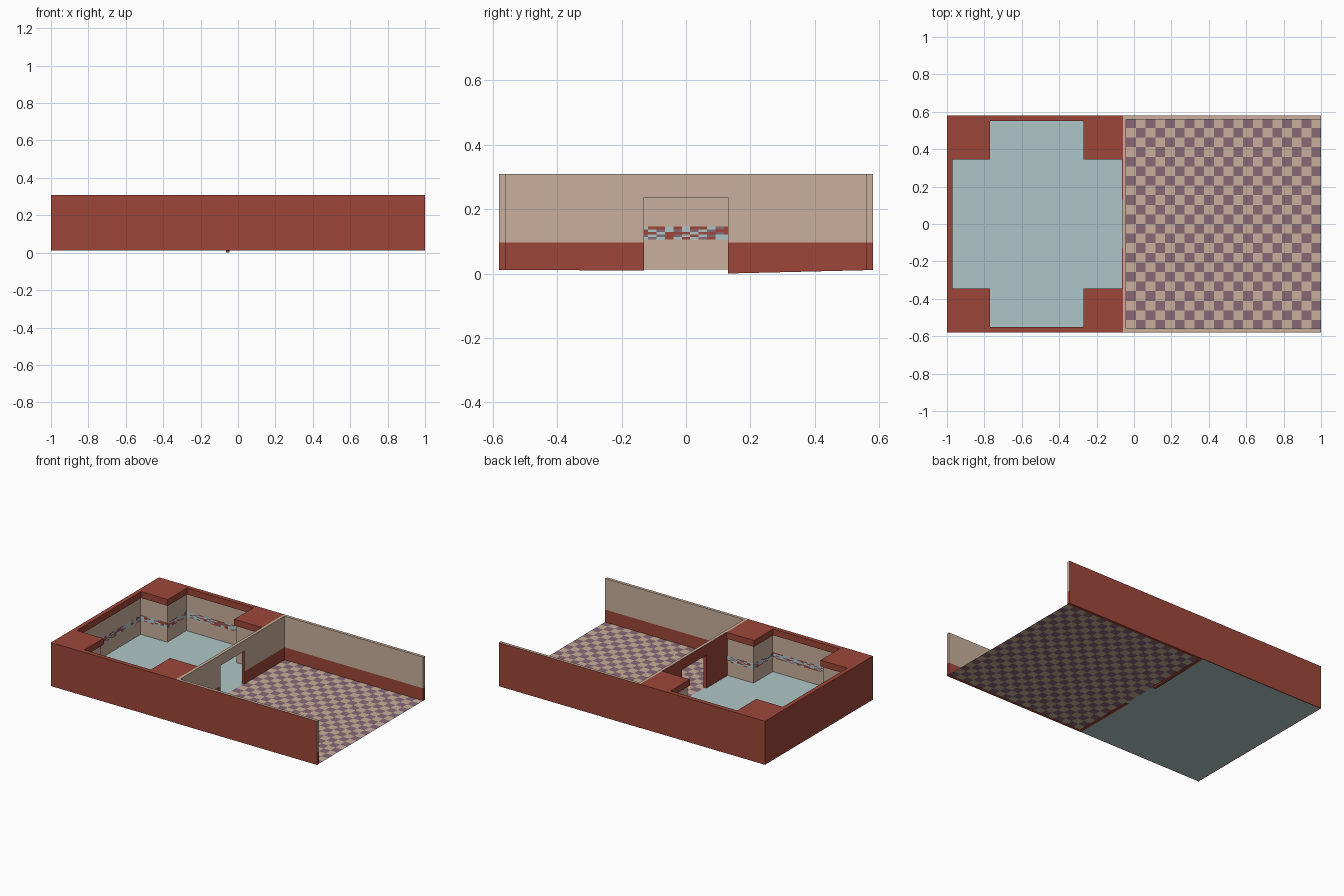
import bpy, bmesh, math, random
from mathutils import Vector

if "Cube" in bpy.data.objects:
    bpy.data.objects.remove(bpy.data.objects["Cube"])

random.seed(4)


def material(name, rgb):
    m = bpy.data.materials.new(name)
    m.diffuse_color = (*rgb, 1)
    m.use_nodes = True
    m.node_tree.nodes["Principled BSDF"].inputs["Base Color"].default_value = m.diffuse_color
    return m


MATS = [material("brick_red", (0.337, 0.061, 0.041)),
        material("warm_tan", (0.584, 0.429, 0.332)),
        material("pale_blue", (0.429, 0.565, 0.571)),
        material("dusty_purple", (0.246, 0.138, 0.181))]
RED, TAN, BLUE, PURPLE = range(4)

BASE, TOP, DADO = 0.012, 0.308, 0.096
CORNICE = 0.265


def finish(name, bm, rule=None):
    """Colour faces by rule(normal, centre) and make the object."""
    if rule:
        bmesh.ops.recalc_face_normals(bm, faces=bm.faces)
        for f in bm.faces:
            f.material_index = rule(f.normal, f.calc_center_median())
    me = bpy.data.meshes.new(name)
    bm.to_mesh(me)
    bm.free()
    for m in MATS:
        me.materials.append(m)
    ob = bpy.data.objects.new(name, me)
    bpy.context.collection.objects.link(ob)


def prism(points, direction, split=None):
    """Extrude a closed outline, optionally cut at a height."""
    bm = bmesh.new()
    face = bm.faces.new([bm.verts.new(p) for p in points])
    ext = bmesh.ops.extrude_face_region(bm, geom=[face], use_keep_orig=True)
    verts = [g for g in ext["geom"] if isinstance(g, bmesh.types.BMVert)]
    bmesh.ops.translate(bm, verts=verts, vec=direction)
    if split:
        geom = bm.verts[:] + bm.edges[:] + bm.faces[:]
        bmesh.ops.bisect_plane(bm, geom=geom, plane_co=(0, 0, split), plane_no=(0, 0, 1))
    return bm


def quad(bm, corners, mat):
    bm.faces.new([bm.verts.new(c) for c in corners]).material_index = mat


def room_path(g):
    """Inner outline of the cross-shaped room, pushed inward by g."""
    half = [(-0.06, -0.355 + g), (-0.26 - g, -0.355 + g), (-0.26 - g, -0.56 + g),
            (-0.78 + g, -0.56 + g), (-0.78 + g, -0.355 + g), (-0.98 + g, -0.355 + g)]
    return half + [(x, -y) for x, y in reversed(half)]


def room_ring(g, z):
    outer = [(-0.06, 0.58), (-1, 0.58), (-1, -0.58), (-0.06, -0.58)]
    return [(x, y, z) for x, y in room_path(g) + outer]


# Walls and corner pillars of the cross-shaped room: red outside, tan inside
def room_rule(n, c):
    outside = abs(c.x + 1) < 0.005 or abs(c.y) > 0.575 or abs(n.z) > 0.5
    return RED if outside else TAN


finish("room_walls_and_pillars", prism(room_ring(0, BASE), (0, 0, CORNICE - BASE)), room_rule)

# Overhanging red cornice and pillar caps
finish("cornice", prism(room_ring(0.01, CORNICE), (0, 0, TOP - CORNICE)), lambda n, c: RED)

# Mosaic band of small tiles following the inner walls
bm = bmesh.new()
path = room_path(0.001)
rows, z0, z1 = 5, 0.105, 0.145
step = (z1 - z0) / rows
for (ax, ay), (bx, by) in zip(path, path[1:]):
    a, b = Vector((ax, ay, 0)), Vector((bx, by, 0))
    n = max(1, round((b - a).length / 0.026))
    for i in range(n):
        p, q = a.lerp(b, i / n), a.lerp(b, (i + 1) / n)
        for r in range(rows):
            mat = random.choice(((BLUE, BLUE, RED), (PURPLE, RED, BLUE))[(i + r) % 2])
            lo, hi = Vector((0, 0, z0 + r * step)), Vector((0, 0, z0 + (r + 1) * step))
            quad(bm, (q + lo, p + lo, p + hi, q + hi), mat)
finish("mosaic_band", bm)

# Blue floor
bm = bmesh.new()
fz = 0.0115
quad(bm, ((-0.995, -0.575, fz), (-0.05, -0.575, fz), (-0.05, 0.575, fz), (-0.995, 0.575, fz)), BLUE)
finish("blue_floor", bm)

# Checkered floor
bm = bmesh.new()
cols, nrows = 20, 22
xs = [-0.05] + [-0.042 + 1.042 * i / cols for i in range(1, cols + 1)]
ys = [0.565 - 1.13 * j / nrows for j in range(nrows + 1)]
grid = [[bm.verts.new((x, y, fz)) for x in xs] for y in ys]
for j in range(nrows):
    for i in range(cols):
        f = bm.faces.new((grid[j + 1][i], grid[j + 1][i + 1], grid[j][i + 1], grid[j][i]))
        f.material_index = TAN if (i + j) % 2 else PURPLE
finish("checkered_floor", bm)


# Long side walls of the open room: red outside and below the dado line
def side_rule(n, c):
    if n.z > 0.5:
        return TAN
    if n.y * c.y > 0.1 or n.z < -0.5 or c.z < DADO:
        return RED
    return TAN


for s, name in ((-1, "front_side_wall"), (1, "back_side_wall")):
    y0, y1 = s * 0.56, s * 0.58
    outline = [(-0.06, y0, BASE - 0.001), (-0.06, y1, BASE - 0.001),
               (-0.06, y1, TOP), (-0.06, y0, TOP)]
    finish(name, prism(outline, (1.06, 0, 0), DADO), side_rule)


# Dividing wall with a doorway: red on the room side and in the door opening
def divider_rule(n, c):
    if n.z > 0.5 and c.z > 0.3:
        return TAN
    if n.x > 0.5 and c.z > DADO:
        return TAN
    return RED


half = [(0.13, 0.235), (0.13, 0.0105), (0.56, 0.0105), (0.56, TOP)]
outline = [(-0.062, y, z) for y, z in half] + [(-0.062, -y, z) for y, z in reversed(half)]
finish("dividing_wall", prism(outline, (0.02, 0, 0), DADO), divider_rule)

# Sloping skirts under the dividing wall on each side of the door
for name, ya, yb, drop in (("skirt_front", -0.13, -0.58, 0.0095), ("skirt_back", 0.13, 0.58, 0.0)):
    outline = [(-0.064, ya, drop), (-0.064, yb, 0.0108), (-0.064, yb, 0.013), (-0.064, ya, 0.013)]
    finish(name, prism(outline, (0.019, 0, 0)), lambda n, c: RED)
